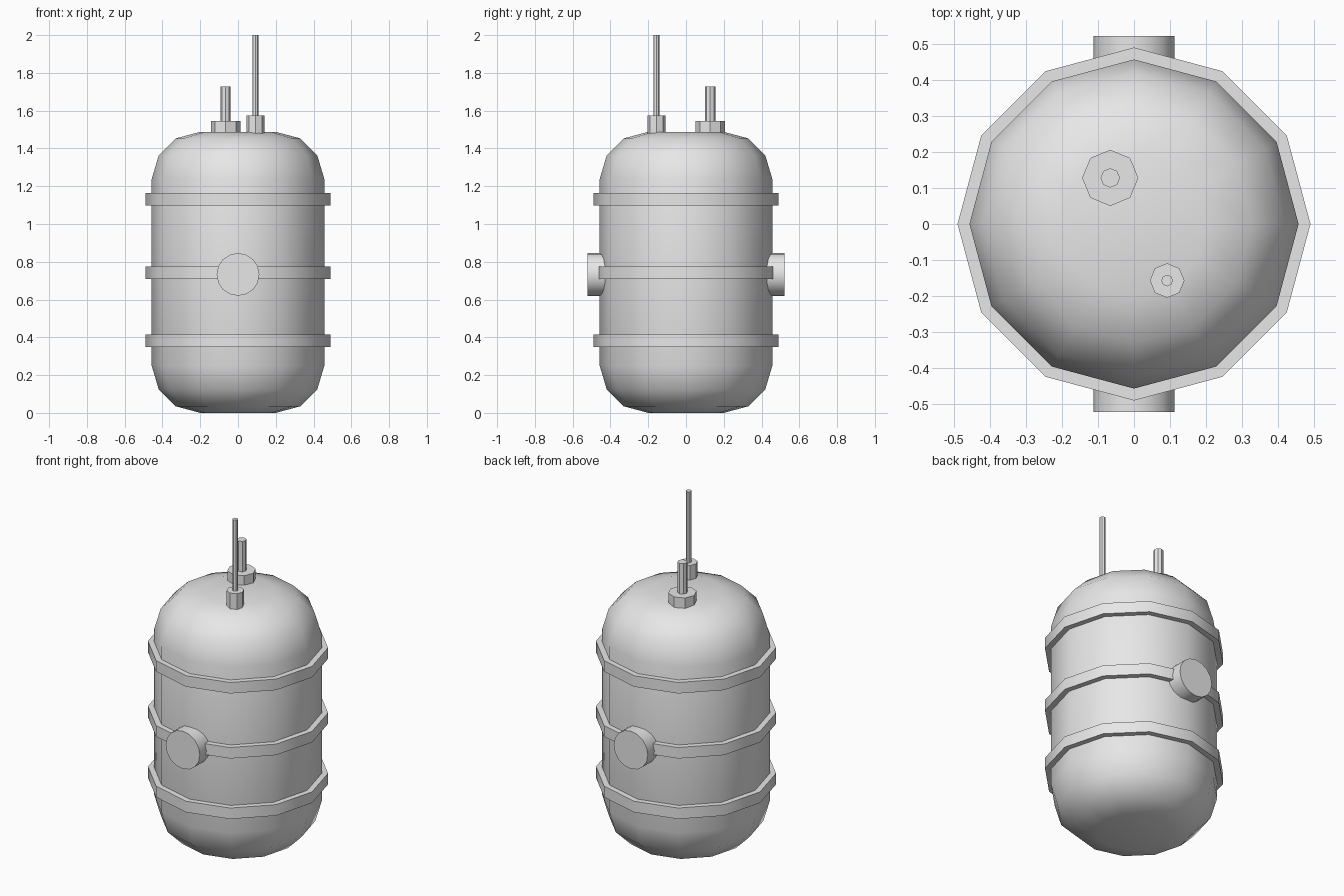
import bpy, bmesh, math
from mathutils import Matrix, Vector

old = bpy.data.objects.get("Cube")
if old:
    bpy.data.objects.remove(old, do_unlink=True)

GREY = (0.8, 0.8, 0.8, 1.0)
mat = bpy.data.materials.new("plain_grey")
mat.use_nodes = True
mat.diffuse_color = GREY
mat.node_tree.nodes["Principled BSDF"].inputs["Base Color"].default_value = GREY


def lathe(name, profile, sides, closed=False, smooth_angle=40, matrix=None):
    """Turn (radius, height) points about z; open profiles get end caps."""
    bm = bmesh.new()
    rings = []
    for r, z in profile:
        rings.append([bm.verts.new((r * math.cos(a), r * math.sin(a), z))
                      for a in (2 * math.pi * i / sides for i in range(sides))])
    pairs = list(zip(rings, rings[1:]))
    if closed:
        pairs.append((rings[-1], rings[0]))
    else:
        bm.faces.new(rings[0][::-1])
        bm.faces.new(rings[-1])
    for low, high in pairs:
        for i in range(sides):
            j = (i + 1) % sides
            bm.faces.new((low[i], low[j], high[j], high[i]))
    bmesh.ops.recalc_face_normals(bm, faces=bm.faces)
    if matrix:
        bm.transform(matrix)
    mesh = bpy.data.meshes.new(name)
    bm.to_mesh(mesh)
    bm.free()
    mesh.shade_smooth()
    mesh.set_sharp_from_angle(angle=math.radians(smooth_angle))
    mesh.materials.append(mat)
    obj = bpy.data.objects.new(name, mesh)
    bpy.context.collection.objects.link(obj)
    return obj


# Tank body: rounded ends mirrored about mid height
HEIGHT = 1.488
lower = [(0.2, 0), (0.33, 0.035), (0.42, 0.125), (0.457, 0.25)]
upper = [(r, HEIGHT - z) for r, z in reversed(lower)]
lathe("tank_body", lower + upper, 12, smooth_angle=60)

# Raised hoops around the body
for name, z in (("lower_hoop", 0.381), ("middle_hoop", 0.743), ("upper_hoop", 1.132)):
    lathe(name, [(0.44, z - 0.033), (0.49, z - 0.033),
                 (0.49, z + 0.033), (0.44, z + 0.033)], 12, closed=True)

# Round ports on the front and back
for name, side in (("front_port", -1), ("back_port", 1)):
    turn = Matrix.Rotation(-side * math.pi / 2, 4, 'X')
    lathe(name, [(0.113, 0.38), (0.113, 0.522)], 16,
          matrix=Matrix.Translation((0, 0, 0.733)) @ turn)

# Octagonal fittings with pipes on top
fittings = (("short", (-0.066, 0.128), 0.078, 1.545, 0.027, 1.727),
            ("tall", (0.092, -0.157), 0.048, 1.575, 0.016, 2.0))
for name, (x, y), base_r, base_top, pipe_r, pipe_top in fittings:
    place = Matrix.Translation(Vector((x, y, 0)))
    lathe(name + "_pipe_fitting", [(base_r, 1.47), (base_r, base_top)], 8, matrix=place)
    lathe(name + "_pipe", [(pipe_r, base_top - 0.01), (pipe_r, pipe_top)], 8, matrix=place)
